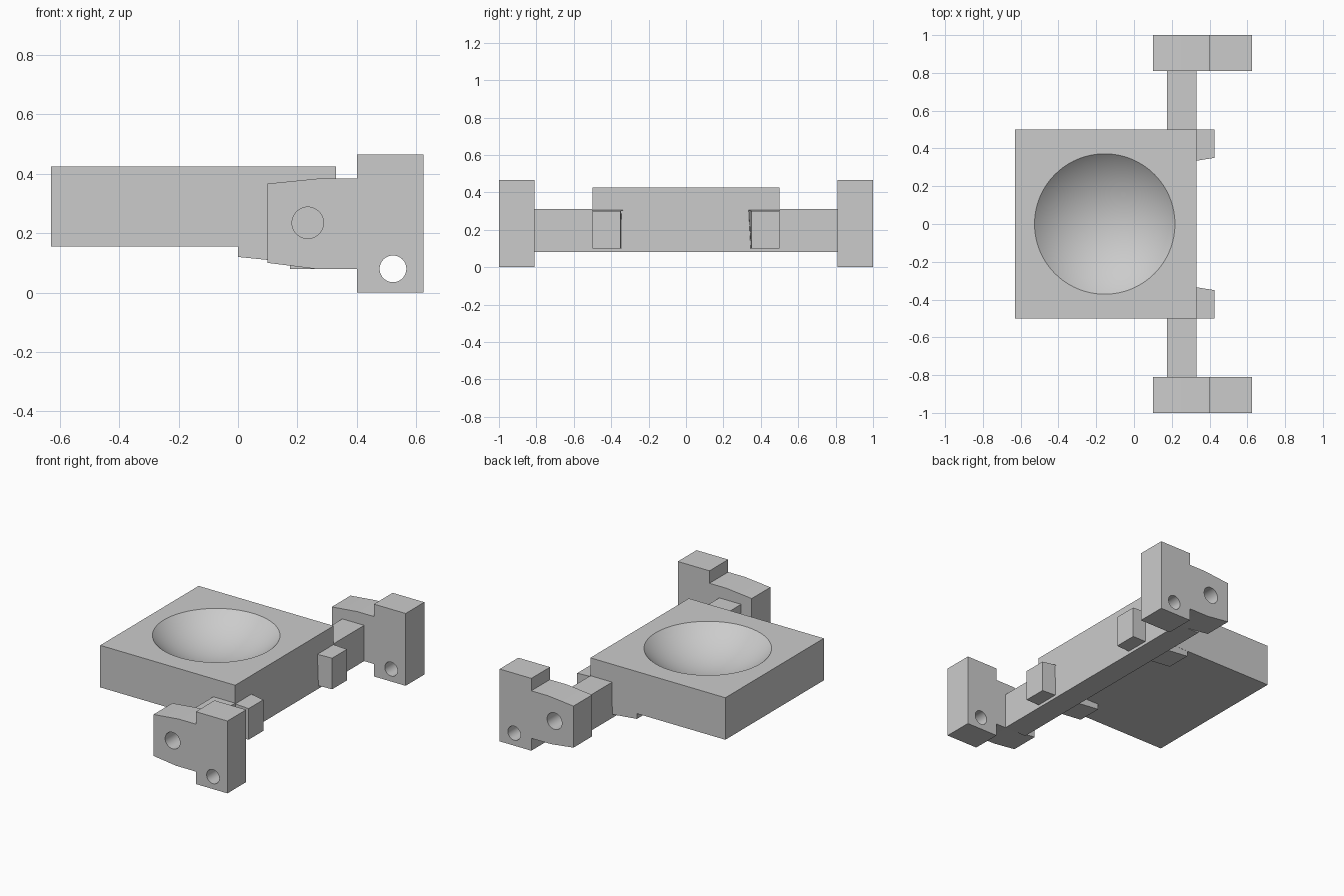
import bpy, bmesh, math
from mathutils import Matrix

if "Cube" in bpy.data.objects:
    bpy.data.objects.remove(bpy.data.objects["Cube"], do_unlink=True)

grey = bpy.data.materials.new("plain grey")
grey.use_nodes = True
grey.diffuse_color = (0.6, 0.6, 0.6, 1)
grey.node_tree.nodes["Principled BSDF"].inputs["Base Color"].default_value = (0.6, 0.6, 0.6, 1)


def add_object(name, bm):
    bmesh.ops.recalc_face_normals(bm, faces=bm.faces)
    mesh = bpy.data.meshes.new(name)
    bm.to_mesh(mesh)
    bm.free()
    mesh.materials.append(grey)
    obj = bpy.data.objects.new(name, mesh)
    bpy.context.collection.objects.link(obj)
    return obj


def prism(name, points, start, end):
    """Extrude an x-z outline along y."""
    bm = bmesh.new()
    face = bm.faces.new([bm.verts.new((x, start, z)) for x, z in points])
    new = bmesh.ops.extrude_face_region(bm, geom=[face])["geom"]
    moved = [v for v in new if isinstance(v, bmesh.types.BMVert)]
    bmesh.ops.translate(bm, verts=moved, vec=(0, end - start, 0))
    return add_object(name, bm)


def rect(x0, x1, z0, z1):
    return [(x0, z0), (x1, z0), (x1, z1), (x0, z1)]


def drill(x, y, z, radius, depth):
    bm = bmesh.new()
    place = Matrix.Translation((x, y, z)) @ Matrix.Rotation(math.pi / 2, 4, 'X')
    bmesh.ops.create_cone(bm, cap_ends=True, segments=48, radius1=radius,
                          radius2=radius, depth=depth, matrix=place)
    return add_object("hole_cutter", bm)


def cut(obj, cutter):
    cutter.hide_render = True
    mod = obj.modifiers.new("cut", 'BOOLEAN')
    mod.operation = 'DIFFERENCE'
    mod.solver = 'EXACT'
    mod.object = cutter
    bpy.ops.object.select_all(action='DESELECT')
    bpy.context.view_layer.objects.active = obj
    obj.select_set(True)
    bpy.ops.object.modifier_apply(modifier=mod.name)
    bpy.data.objects.remove(cutter, do_unlink=True)


def smooth(obj):
    bpy.ops.object.select_all(action='DESELECT')
    bpy.context.view_layer.objects.active = obj
    obj.select_set(True)
    bpy.ops.object.shade_smooth_by_angle(angle=math.radians(25))


# Square plate with a shallow spherical bowl
plate = prism("plate", rect(-0.63, 0.33, 0.155, 0.425), -0.5, 0.5)
rim, deep = 0.372, 0.15
ball = (rim ** 2 + deep ** 2) / (2 * deep)
bm = bmesh.new()
bmesh.ops.create_uvsphere(bm, u_segments=96, v_segments=64, radius=ball,
                          matrix=Matrix.Translation((-0.155, 0, 0.425 - deep + ball)))
cut(plate, add_object("bowl_cutter", bm))
smooth(plate)

# Cross bar joining both brackets
prism("cross_bar", rect(0.175, 0.33, 0.08, 0.31), -0.81, 0.81)

# Stepped bracket outline with a slightly bowed arm
bracket_outline = [(0.4, 0), (0.625, 0), (0.625, 0.465), (0.4, 0.465), (0.4, 0.385),
                   (0.28, 0.385), (0.1, 0.367), (0.1, 0.1), (0.26, 0.08), (0.4, 0.08)]
tongue_outline = [(0, 0.12), (0.1, 0.11), (0.2, 0.1), (0.425, 0.1),
                  (0.425, 0.3), (0.33, 0.305), (0, 0.305)]

for side, label in ((-1, "front"), (1, "back")):
    # End bracket with a through hole and a blind pivot hole
    bracket = prism(label + "_bracket", bracket_outline, side * 0.81, side)
    cut(bracket, drill(0.522, side * 0.9, 0.08, 0.045, 0.5))
    cut(bracket, drill(0.235, side * 0.92, 0.235, 0.053, 0.2))
    smooth(bracket)

    # Tongue under the plate, with its inner tip tapered
    tongue = prism(label + "_tongue", tongue_outline, side * 0.335, side * 0.499)
    for v in tongue.data.vertices:
        if v.co.x > 0.4 and abs(v.co.y) < 0.4:
            v.co.y = side * 0.35
